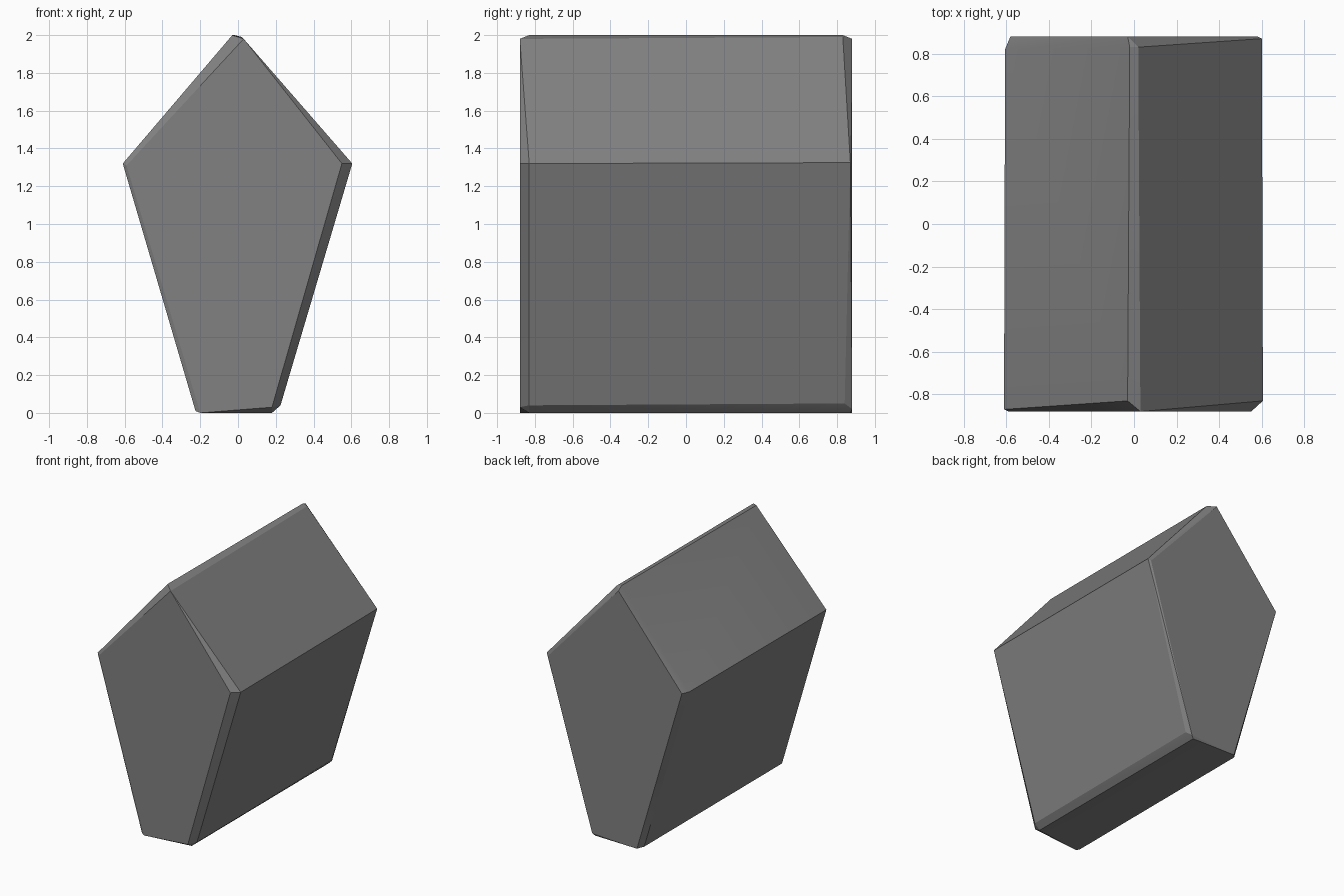
import bpy, bmesh, math

cube = bpy.data.objects.get("Cube")
if cube:
    bpy.data.objects.remove(cube, do_unlink=True)

# Single stone colour
grey = bpy.data.materials.new("stone_grey")
grey.use_nodes = True
colour = (0.22, 0.22, 0.22, 1)
grey.diffuse_color = colour
grey.node_tree.nodes["Principled BSDF"].inputs["Base Color"].default_value = colour

# Worn corners of the five-sided block: front end, then back end
front_corners = [
    (-0.03, -0.83, 2.0), (0.03, -0.88, 1.98),
    (0.605, -0.83, 1.32), (0.55, -0.88, 1.32),
    (0.225, -0.83, 0.04), (0.18, -0.88, 0.03), (0.18, -0.83, 0),
    (-0.225, -0.87, 0.01), (-0.2, -0.88, 0),
    (-0.61, -0.87, 1.32), (-0.59, -0.88, 1.31),
]
back_corners = [
    (-0.03, 0.88, 1.98), (-0.02, 0.83, 2.0), (0.02, 0.83, 1.99),
    (0.6, 0.87, 1.325), (0.58, 0.88, 1.31),
    (0.225, 0.84, 0.05), (0.2, 0.88, 0.02), (0.18, 0.87, 0),
    (-0.225, 0.84, 0.01), (-0.19, 0.88, 0),
    (-0.605, 0.82, 1.32), (-0.58, 0.88, 1.32),
]

# Wrap the corners in a convex shell and merge its flat areas
bm = bmesh.new()
for corner in front_corners + back_corners:
    bm.verts.new(corner)
bmesh.ops.convex_hull(bm, input=bm.verts)
bmesh.ops.dissolve_limit(bm, angle_limit=math.radians(2),
                         verts=bm.verts, edges=bm.edges)
bmesh.ops.recalc_face_normals(bm, faces=bm.faces)

mesh = bpy.data.meshes.new("stone_block")
bm.to_mesh(mesh)
bm.free()
mesh.materials.append(grey)
block = bpy.data.objects.new("stone_block", mesh)
bpy.context.collection.objects.link(block)

# Flat sides with crisp main edges
bpy.ops.object.select_all(action="DESELECT")
block.select_set(True)
bpy.context.view_layer.objects.active = block
bpy.ops.object.shade_smooth_by_angle(angle=math.radians(20))
